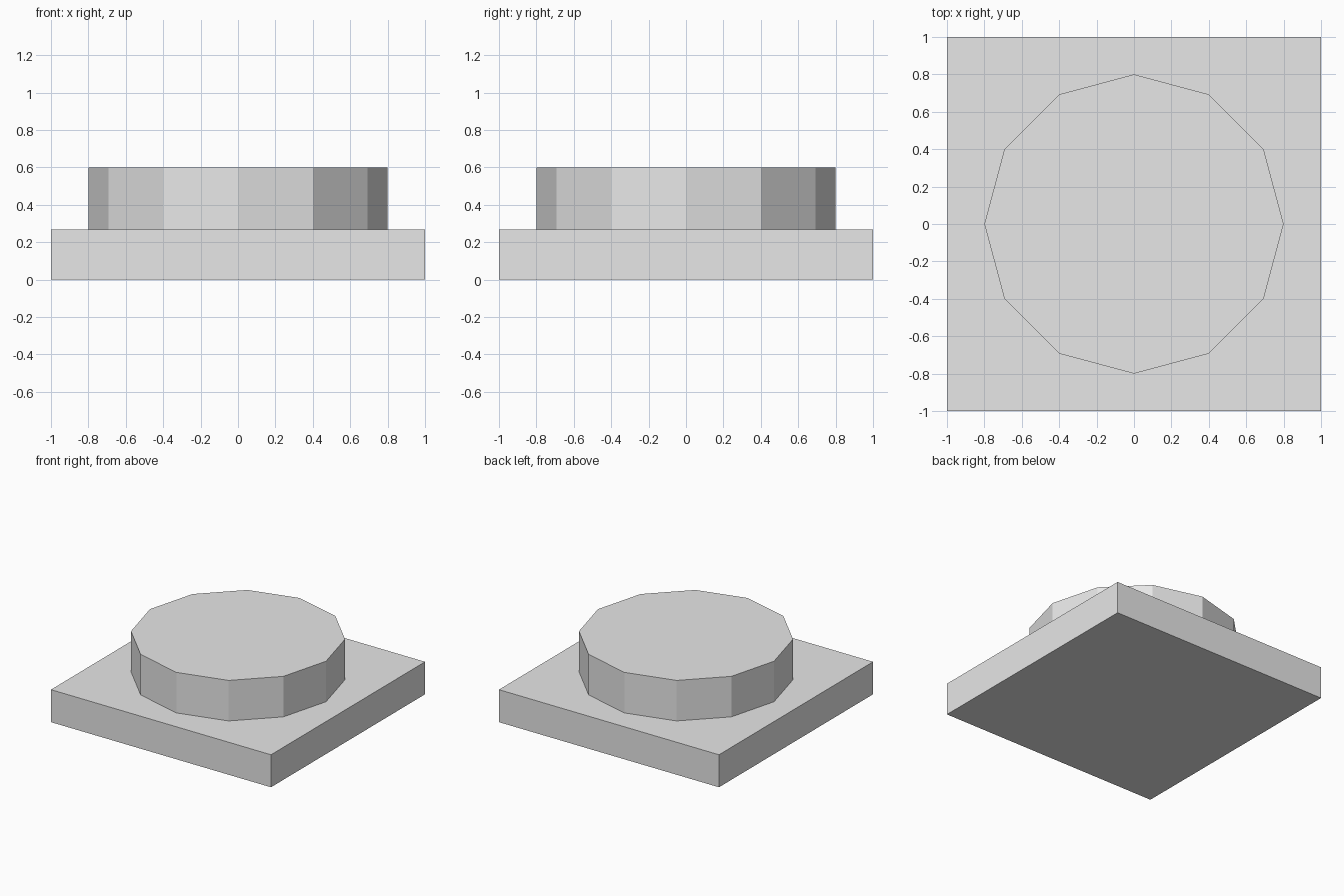
import bpy

# Remove the default cube only
cube = bpy.data.objects.get("Cube")
if cube:
    bpy.data.objects.remove(cube, do_unlink=True)

BASE_TOP = 0.267
STUD_TOP = 0.6

# Single plain grey
grey = bpy.data.materials.new("light_grey")
grey.use_nodes = True
colour = (0.8, 0.8, 0.8, 1.0)
grey.diffuse_color = colour
grey.node_tree.nodes["Principled BSDF"].inputs["Base Color"].default_value = colour


def finish(name):
    """Name the new part, bake its scale and colour it."""
    part = bpy.context.object
    part.name = part.data.name = name
    bpy.ops.object.transform_apply(location=False, rotation=False, scale=True)
    part.data.materials.append(grey)
    return part


# Square base plate
bpy.ops.mesh.primitive_cube_add(size=1, location=(0, 0, BASE_TOP / 2))
bpy.context.object.scale = (2, 2, BASE_TOP)
finish("base_plate")

# Twelve-sided round stud with flat facets, corners on the axes
bpy.ops.mesh.primitive_cylinder_add(
    vertices=12, radius=0.8, depth=STUD_TOP - BASE_TOP,
    location=(0, 0, (STUD_TOP + BASE_TOP) / 2))
finish("round_stud")
